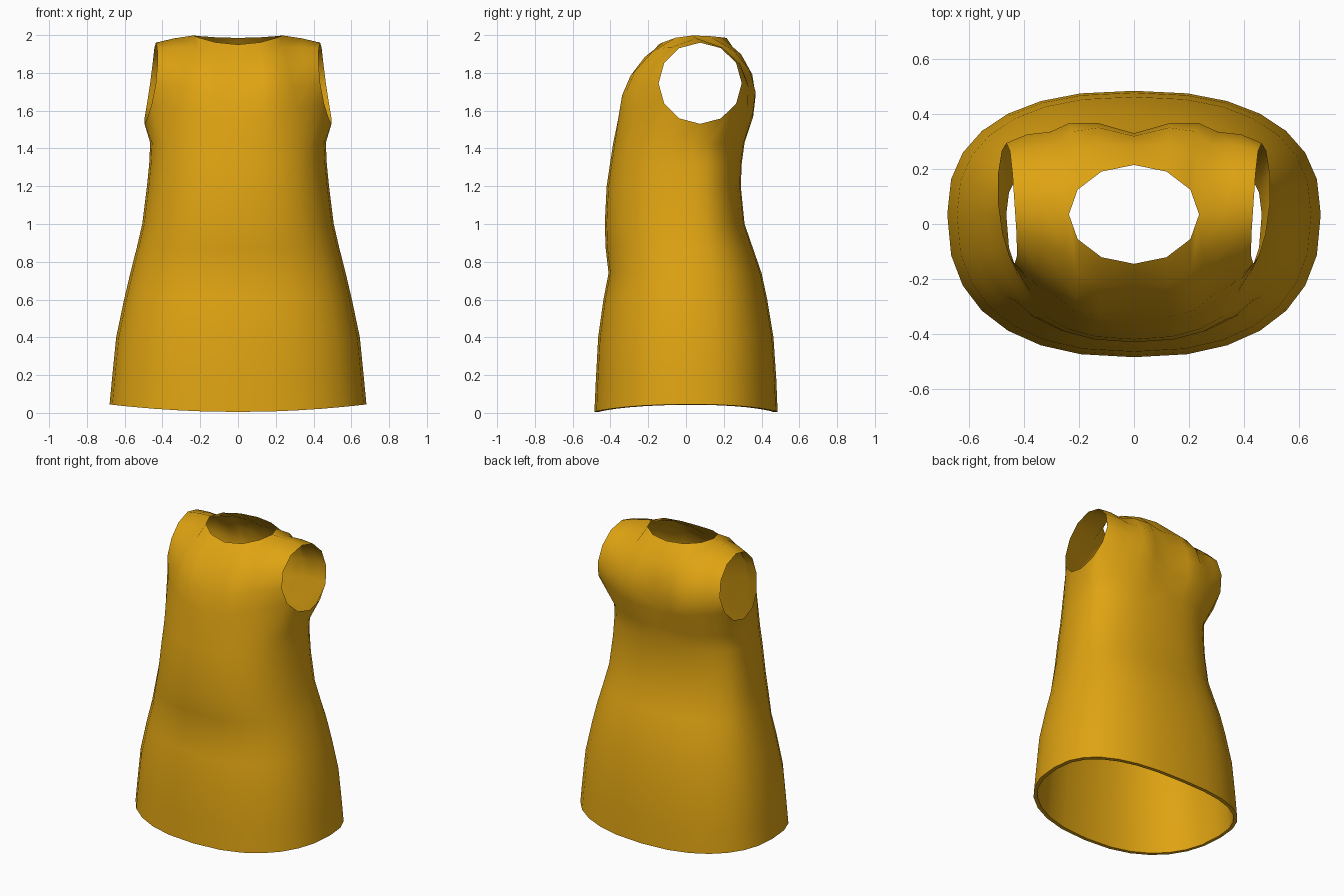
import bpy, bmesh, math
from mathutils import Vector

if "Cube" in bpy.data.objects:
    bpy.data.objects.remove(bpy.data.objects["Cube"])

PANEL, UNDER, ROWS = 5, 4, 5          # panel columns, underarm columns, panel rows
HALF = 2 * PANEL + UNDER              # columns in half a ring

mustard = bpy.data.materials.new("mustard_cloth")
mustard.diffuse_color = (0.74, 0.37, 0.006, 1)
mustard.use_nodes = True
mustard.node_tree.nodes["Principled BSDF"].inputs["Base Color"].default_value = mustard.diffuse_color

# body rings: height, half width, front y, back y
RINGS = [(0.0, .68, -.485, .485), (0.18, .667, -.477, .478), (0.4, .645, -.465, .463),
         (0.6, .603, -.437, .430), (0.74, .57, -.41, .40), (0.87, .537, -.425, .355),
         (1.0, .507, -.43, .31), (1.2, .482, -.42, .29), (1.32, .47, -.402, .295),
         (1.43, .465, -.385, .31)]
# centre lines from the chest ring up to the neck: y, z
FRONT = [(-.385, 1.43), (-.36, 1.55), (-.325, 1.66), (-.28, 1.76), (-.22, 1.86), (-.145, 1.95)]
BACK = [(.31, 1.43), (.33, 1.55), (.33, 1.66), (.32, 1.77), (.285, 1.88), (.215, 1.985)]


def ring_points(z, w, yf, yb, inset=0.0):
    """Right half of a rounded cross-section, from front centre to back centre."""
    pts = []
    for i in range(HALF + 1):
        a = math.pi * i / HALF
        s, c = math.sin(a), math.cos(a)
        x = (w - inset) * max(s, 0) ** 0.833 if 0 < i < HALF else 0
        depth = (.035 - yf if c > 0 else yb - .035) - inset
        y = .035 - math.copysign(abs(c) ** 0.833, c) * depth
        hem = .005 + .04 * (x / .68) ** 2 if z < .01 else 0
        pts.append(Vector((x, y, z + hem)))
    return pts


def arm_point(deg):
    """Armhole edge; 0 is the bottom, negative goes round the front."""
    a = math.radians(deg)
    y, z = .075 + .22 * math.sin(a), 1.745 - .215 * math.cos(a)
    u = (1.96 - z) / .43
    return Vector((.435 + .06 * u * u + .015 * math.sin(a), y, z))


def panel_points(ring, centre, side, bulge):
    """Front (side -1) or back (side 1) panel, blended from its four edges."""
    n = PANEL
    bottom = ring[:n + 1] if side < 0 else ring[::-1][:n + 1]
    left = [Vector((0, y, z)) for y, z in centre]
    right = [bottom[n]] + [arm_point(side * (60 + 30 * k)) for k in range(ROWS)]
    neck_z, depth = centre[-1][1], abs(centre[-1][0] - .035)
    top = []
    for k in range(4):                # quarter of the neck opening
        a = math.radians(30 * k)
        top.append(Vector((.237 * math.sin(a), .035 + side * depth * math.cos(a),
                           neck_z + (1.998 - neck_z) * math.sin(a) ** 2)))
    arm_top = right[-1]
    top += [top[3].lerp(arm_top, .5) + Vector((0, 0, .004)), arm_top]   # shoulder line
    grid = []
    for j in range(ROWS + 1):
        v, row = j / ROWS, []
        for i in range(n + 1):
            u = i / n
            p = (bottom[i].lerp(top[i], v) + left[j].lerp(right[j], u)
                 - bottom[0].lerp(bottom[n], u).lerp(top[0].lerp(top[n], u), v))
            p.y += side * bulge * 16 * u * (1 - u) * v * (1 - v)
            row.append(p)
        grid.append(row)
    return grid


def add_grid(bm, grid):
    rows = [[bm.verts.new(p) for p in row] for row in grid]
    for a, b in zip(rows, rows[1:]):
        for k in range(len(a) - 1):
            bm.faces.new((a[k], a[k + 1], b[k + 1], b[k]))


def finish(name, grids, inward=False):
    """Weld the half mesh, face it the right way and mirror it."""
    bm = bmesh.new()
    for g in grids:
        add_grid(bm, g)
    bmesh.ops.remove_doubles(bm, verts=bm.verts, dist=1e-4)
    bmesh.ops.recalc_face_normals(bm, faces=bm.faces)
    probe = max((f for f in bm.faces if .2 < f.calc_center_median().z < .9),
                key=lambda f: f.calc_center_median().x)
    if (probe.normal.x < 0) != inward:
        bmesh.ops.reverse_faces(bm, faces=bm.faces)
    mesh = bpy.data.meshes.new(name)
    bm.to_mesh(mesh)
    bm.free()
    mesh.materials.append(mustard)
    ob = bpy.data.objects.new(name, mesh)
    bpy.context.collection.objects.link(ob)
    mirror = ob.modifiers.new("mirror", 'MIRROR')
    mirror.use_clip = True
    bpy.ops.object.select_all(action='DESELECT')
    ob.select_set(True)
    bpy.context.view_layer.objects.active = ob
    bpy.ops.object.shade_smooth_by_angle(angle=math.radians(50))


# tunic: skirt and waist rings, front and back panels, underarm strip
body = [ring_points(*r) for r in RINGS]
chest = body[-1]
underarm = [chest[PANEL:PANEL + UNDER + 1],
            [arm_point(-60 + 30 * k) for k in range(UNDER + 1)]]
finish("tunic", [body, panel_points(chest, FRONT, -1, .035),
                 panel_points(chest, BACK, 1, .05), underarm])

# hem lining: narrow turned edge and an inner layer that thins out at the waist
insets = [.024, .024, .022, .02, .018, .015, .012, .006]
lining = [body[0]] + [ring_points(*r, inset=d) for r, d in zip(RINGS, insets)]
finish("hem_lining", [lining], inward=True)
